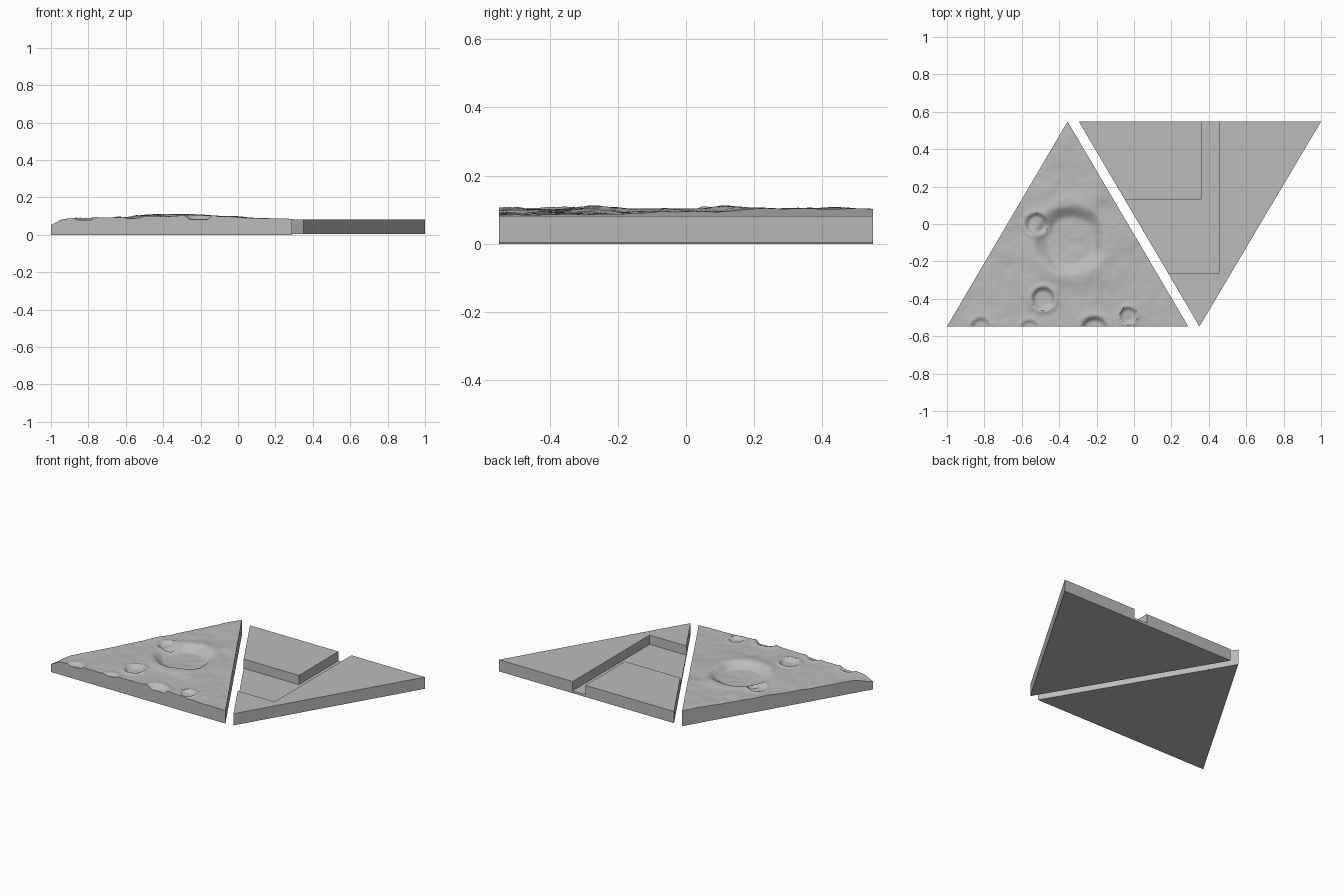
import bpy, bmesh, math
from mathutils import Vector, noise

if "Cube" in bpy.data.objects:
    bpy.data.objects.remove(bpy.data.objects["Cube"])

# One plain grey for both tiles
grey = bpy.data.materials.new("stone grey")
grey.use_nodes = True
colour = (0.5, 0.5, 0.5, 1)
grey.diffuse_color = colour
grey.node_tree.nodes["Principled BSDF"].inputs["Base Color"].default_value = colour


def make_object(name, bm):
    bmesh.ops.recalc_face_normals(bm, faces=bm.faces[:])
    mesh = bpy.data.meshes.new(name)
    bm.to_mesh(mesh)
    bm.free()
    mesh.materials.append(grey)
    obj = bpy.data.objects.new(name, mesh)
    bpy.context.collection.objects.link(obj)
    return obj


def prism(name, outline, bottom, top):
    bm = bmesh.new()
    face = bm.faces.new([bm.verts.new((x, y, bottom)) for x, y in outline])
    new = bmesh.ops.extrude_face_region(bm, geom=[face])["geom"]
    walls = [v for v in new if isinstance(v, bmesh.types.BMVert)]
    bmesh.ops.translate(bm, verts=walls, vec=(0, 0, top - bottom))
    return make_object(name, bm)


def activate(obj):
    bpy.ops.object.select_all(action="DESELECT")
    obj.select_set(True)
    bpy.context.view_layer.objects.active = obj


def smoothstep(a, b, t):
    t = min(max((t - a) / (b - a), 0), 1)
    return t * t * (3 - 2 * t)


# Craters: x, y, radius, depth, rim height
craters = [
    (-0.34, -0.09, 0.195, 0.030, 0.007),
    (-0.52, 0.0, 0.065, 0.018, 0.004),
    (-0.485, -0.40, 0.065, 0.017, 0.006),
    (-0.03, -0.49, 0.048, 0.014, 0.004),
    (-0.21, -0.57, 0.08, 0.020, 0.005),
    (-0.82, -0.56, 0.06, 0.010, 0.003),
    (-0.56, -0.57, 0.06, 0.008, 0.003),
]
# Low hills: x, y, radius, height
hills = [(-0.48, 0.17, 0.05, 0.007), (-0.2, 0.15, 0.06, 0.008),
         (-0.36, 0.44, 0.06, 0.004), (-0.12, -0.3, 0.07, 0.006)]


def ground_height(x, y):
    z = 0.083 + 0.019 * math.exp(-((x + 0.33) / 0.4) ** 2)
    z -= 0.033 * (1 - smoothstep(-1.02, -0.92, x))
    p = Vector((x, y, 0.3))
    z += 0.005 * noise.fractal(p * 6, 0.9, 2.0, 5)
    for cx, cy, r, depth, rim in craters:
        wobble = 1 + 0.08 * noise.noise(Vector((x * 9, y * 9, r * 50)))
        d = math.hypot(x - cx, y - cy) / (r * wobble)
        z -= depth * (1 - smoothstep(0.6, 1.0, d))
        z += rim * math.exp(-((d - 1.05) / 0.22) ** 2)
    for cx, cy, r, h in hills:
        z += h * math.exp(-((x - cx) ** 2 + (y - cy) ** 2) / r ** 2)
    return min(z, 0.119)


# Cratered tile: fine triangular grid on top, flat walls and base
half = 0.548
corners = [Vector((-1, -half)), Vector((0.29, -half)), Vector((-0.355, half))]
steps = 130
bm = bmesh.new()
rows = []
for j in range(steps + 1):
    row = []
    for i in range(steps + 1 - j):
        p = (corners[0] + (corners[1] - corners[0]) * i / steps
             + (corners[2] - corners[0]) * j / steps)
        row.append(bm.verts.new((p.x, p.y, ground_height(p.x, p.y))))
    rows.append(row)
for j in range(steps):
    low, high = rows[j], rows[j + 1]
    for i in range(len(high)):
        bm.faces.new((low[i], low[i + 1], high[i]))
        if i + 1 < len(high):
            bm.faces.new((low[i + 1], high[i + 1], high[i]))
base = [bm.verts.new((c.x, c.y, 0)) for c in corners]
rims = [rows[0], [r[-1] for r in rows], [r[0] for r in reversed(rows)]]
for k, rim in enumerate(rims):
    bm.faces.new([base[(k + 1) % 3], base[k]][::-1] + rim[::-1])
bm.faces.new(base[::-1])
cratered_tile = make_object("cratered_tile", bm)
activate(cratered_tile)
bpy.ops.object.shade_smooth_by_angle(angle=math.radians(40))

# Plain tile with an L-shaped channel open at two edges
channelled_tile = prism("channelled_tile",
                        [(-0.295, half), (1, half), (0.35, -half)], 0.004, 0.082)
cutter = prism("channel_cutter",
               [(0.36, 0.7), (0.455, 0.7), (0.455, -0.265),
                (-0.5, -0.265), (-0.5, 0.13), (0.36, 0.13)], 0.02, 0.2)
cutter.hide_render = True
cut = channelled_tile.modifiers.new("channel", "BOOLEAN")
cut.operation = "DIFFERENCE"
cut.solver = "EXACT"
cut.object = cutter
activate(channelled_tile)
bpy.ops.object.modifier_apply(modifier=cut.name)
bpy.data.objects.remove(cutter)
